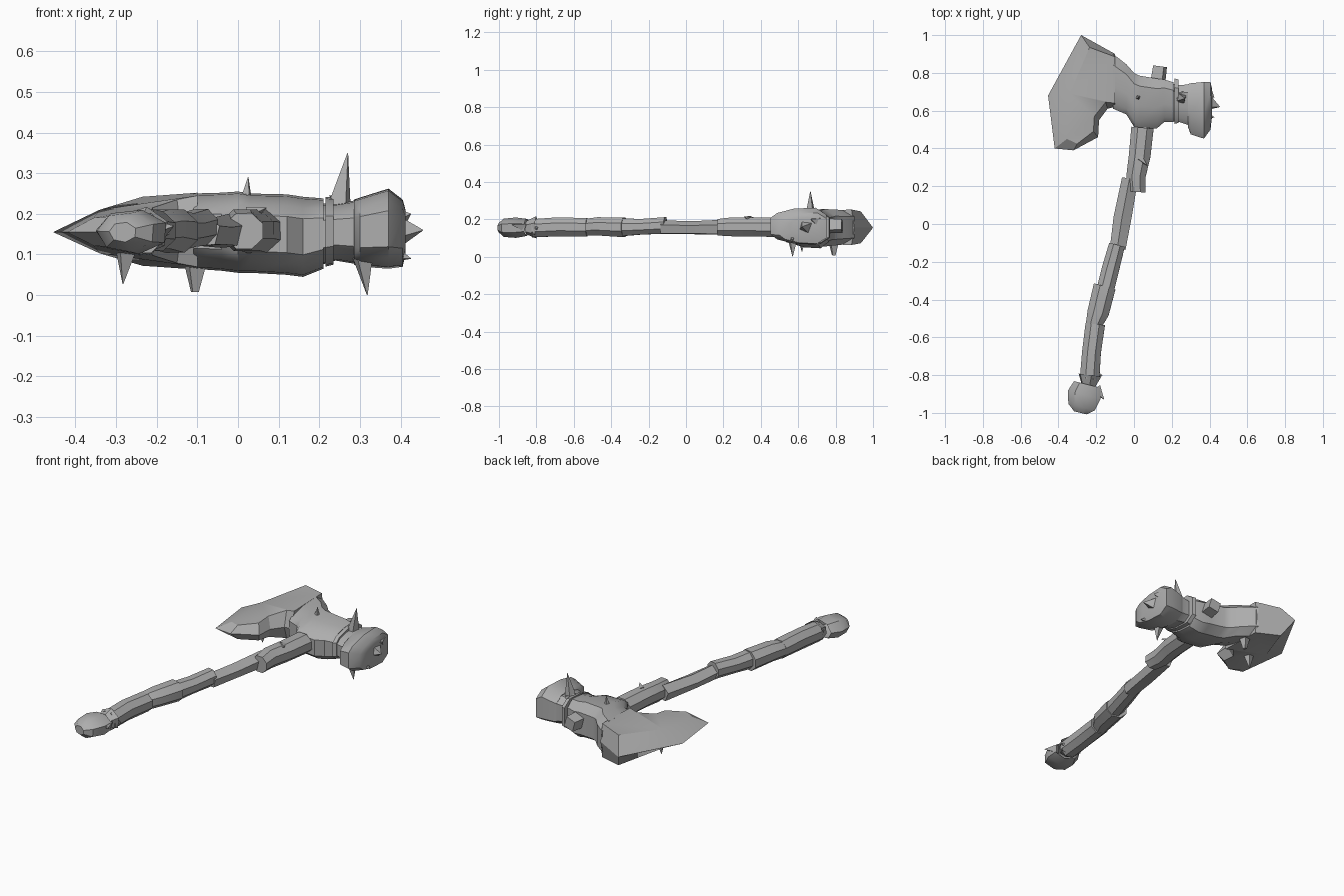
import bpy, math
from mathutils import Vector

if "Cube" in bpy.data.objects:
    bpy.data.objects.remove(bpy.data.objects["Cube"])

steel = bpy.data.materials.new("worn grey")
steel.diffuse_color = (0.42, 0.42, 0.42, 1)
steel.use_nodes = True
steel.node_tree.nodes["Principled BSDF"].inputs["Base Color"].default_value = steel.diffuse_color
MID = 0.155


def make(name, verts, faces, angle=35):
    me = bpy.data.meshes.new(name)
    me.from_pydata([tuple(v) for v in verts], [], faces)
    me.materials.append(steel)
    ob = bpy.data.objects.new(name, me)
    bpy.context.collection.objects.link(ob)
    bpy.ops.object.select_all(action='DESELECT')
    ob.select_set(True)
    bpy.context.view_layer.objects.active = ob
    bpy.ops.object.mode_set(mode='EDIT')
    bpy.ops.mesh.select_all(action='SELECT')
    bpy.ops.mesh.normals_make_consistent(inside=False)
    bpy.ops.object.mode_set(mode='OBJECT')
    bpy.ops.object.shade_smooth_by_angle(angle=math.radians(angle))
    return ob


def skin(name, rings, cap_start=True, cap_end=True):
    # joins equal-sized rings of points into a tube
    n = len(rings[0])
    faces = [(r * n + i, r * n + (i + 1) % n, (r + 1) * n + (i + 1) % n, (r + 1) * n + i)
             for r in range(len(rings) - 1) for i in range(n)]
    if cap_start:
        faces.append(tuple(range(n)))
    if cap_end:
        faces.append(tuple(range((len(rings) - 1) * n, len(rings) * n)))
    return make(name, [p for r in rings for p in r], faces)


def limb(name, stations, sides=8, turn=0.4, **caps):
    # stations: x, y, half width, z low, z high
    d = Vector(stations[-1][:2]) - Vector(stations[0][:2])
    d.normalize()
    rings = []
    for x, y, w, lo, hi in stations:
        ring = []
        for i in range(sides):
            a = 2 * math.pi * i / sides + turn
            c, s = math.cos(a) * w, math.sin(a) * (hi - lo) / 2
            ring.append((x + d.y * c, y - d.x * c, (lo + hi) / 2 + s))
        rings.append(ring)
    return skin(name, rings, **caps)


def block(name, stations):
    # stations along x: x, y low, y high, z low, z high; thinner towards the grip
    rings = []
    for x, y0, y1, z0, z1 in stations:
        m, h, w = (z0 + z1) / 2, (z1 - z0) / 2, y1 - y0
        shape = [(0, .45), (.12, .72), (.42, .95), (.8, 1), (1, .62)]
        ring = [(x, y0 + w * u, m + h * v) for u, v in shape]
        ring += [(x, y0 + w * u, m - h * v) for u, v in reversed(shape)]
        rings.append(ring)
    return skin(name, rings)


def spike(name, base, tip, radius, sides=4, blunt=0.0):
    b, t = Vector(base), Vector(tip)
    q = (t - b).to_track_quat('Z', 'Y')
    def ring(c, r):
        return [c + q @ Vector((r * math.cos(2 * math.pi * i / sides + .5),
                                r * math.sin(2 * math.pi * i / sides + .5), 0)) for i in range(sides)]
    return skin(name, [ring(b, radius), ring(t, max(blunt, 0.001))])


# Handle: overlapping bone-like sections
limb("handle_grip_lower", [(-.235, -.82, .056, .10, .205), (-.225, -.68, .054, .105, .215),
                           (-.205, -.53, .056, .105, .21)])
limb("handle_grip_upper", [(-.215, -.54, .045, .11, .205), (-.19, -.47, .062, .11, .215),
                           (-.155, -.33, .064, .10, .215)])
limb("handle_middle", [(-.155, -.36, .05, .105, .21), (-.125, -.24, .05, .115, .205),
                       (-.09, -.11, .046, .12, .215)])
limb("handle_thin", [(-.085, -.13, .044, .115, .195), (-.06, .03, .05, .115, .19),
                     (-.02, .24, .045, .11, .20)], sides=5)
limb("handle_neck", [(.015, .17, .05, .11, .205), (.01, .25, .055, .105, .215),
                     (.03, .36, .062, .105, .215), (.045, .51, .064, .10, .215)])
limb("handle_socket", [(.045, .49, .045, .11, .20), (.065, .60, .06, .10, .21)])

# Pommel: hollow cup with a ragged collar
limb("pommel", [(-.283, -1.0, .035, .13, .18), (-.275, -.97, .075, .105, .205),
                (-.26, -.905, .093, .10, .212), (-.245, -.85, .075, .11, .205)],
     sides=7, cap_end=False)
limb("pommel_collar", [(-.24, -.855, .04, .12, .19), (-.233, -.80, .066, .097, .218)],
     sides=6, cap_end=False)
spike("pommel_chip", (-.20, -.87, .16), (-.158, -.93, .17), .03)
spike("collar_chip", (-.22, -.80, .16), (-.168, -.80, .15), .035)

# Head body between blade and hammer
block("head_body", [(-.11, .61, .90, .065, .25), (-.04, .58, .845, .06, .252),
                    (0, .515, .80, .055, .255), (.03, .51, .785, .055, .25),
                    (.12, .505, .77, .05, .248), (.16, .54, .765, .045, .242),
                    (.21, .54, .75, .065, .238)])
block("head_waist", [(.19, .545, .745, .07, .225), (.24, .54, .735, .085, .225),
                     (.30, .52, .74, .075, .235)])
block("head_band", [(.215, .53, .77, .07, .242), (.235, .535, .765, .075, .24)])
block("hammer_face", [(.285, .515, .74, .075, .235), (.30, .475, .745, .07, .24),
                      (.37, .452, .752, .065, .262), (.405, .50, .752, .07, .235),
                      (.412, .56, .72, .10, .21)])

# Blade: thin outline rising to a thick cheek on both sides
edge = [(-.28, 1.0), (-.455, .68), (-.42, .40), (-.32, .39), (-.19, .46),
        (-.185, .55), (-.14, .61), (-.1, .62), (-.1, .9)]
cheek = [(-.235, .935, .087), (-.34, .69, .055), (-.355, .45, .035), (-.30, .425, .04),
         (-.215, .49, .05), (-.21, .57, .06), (-.15, .645, .08), (-.1, .64, .09), (-.1, .885, .097)]
n = len(edge)
verts = [(x, y, MID) for x, y in edge]
verts += [(x, y, MID + h) for x, y, h in cheek] + [(x, y, MID - h * .95) for x, y, h in cheek]
faces = []
for k in (n, 2 * n):
    faces += [(i, (i + 1) % n, k + (i + 1) % n, k + i) for i in range(n)]
    faces += [tuple(k + i for i in f) for f in
              ((0, 1, 8), (1, 7, 8), (1, 6, 7), (1, 5, 6), (1, 2, 5), (2, 4, 5), (2, 3, 4))]
make("blade", verts, faces, 30)

# Spikes, pegs and shards
spike("top_spike", (.248, .665, .21), (.27, .665, .35), .034)
spike("top_thorn", (.02, .67, .235), (.025, .67, .29), .016)
spike("hammer_under_spike", (.305, .57, .11), (.318, .57, 0), .033)
spike("blade_under_spike", (-.275, .62, .12), (-.283, .62, .027), .032)
spike("under_peg", (-.105, .79, .08), (-.106, .79, .008), .032, blunt=.011)
spike("hammer_side_spike", (.395, .64, .16), (.455, .62, .16), .045)
spike("hammer_side_thorn", (.39, .57, .10), (.425, .565, .09), .02)
spike("side_shard", (.39, .70, .19), (.425, .67, .20), .035)
spike("band_shard", (.26, .69, .22), (.225, .66, .245), .02)
spike("neck_shard", (.03, .35, .20), (.07, .31, .215), .02)
spike("rear_peg", (.125, .74, .165), (.138, .835, .165), .045, blunt=.042)
